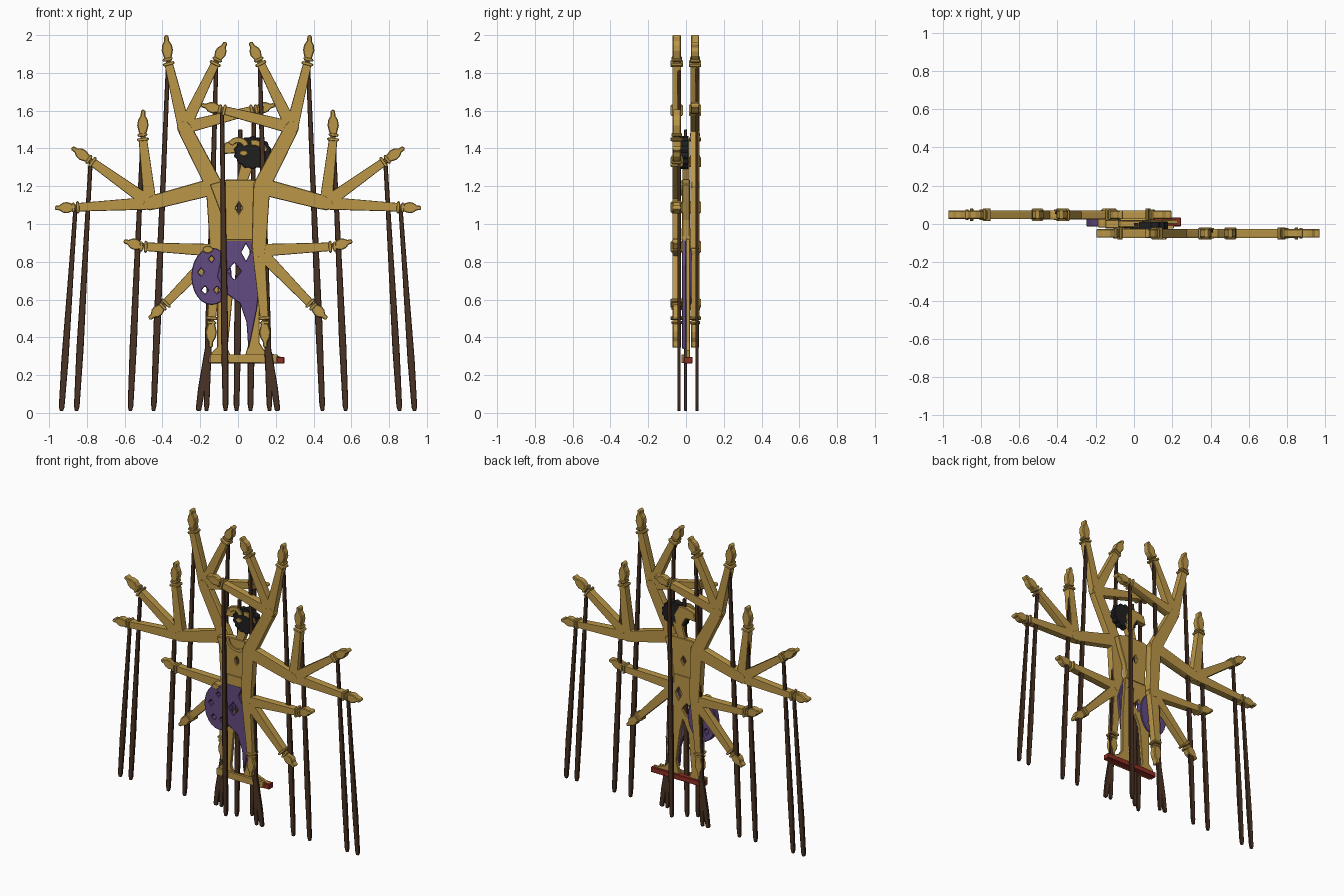
import bpy, bmesh, math
from mathutils import Vector

cube = bpy.data.objects.get("Cube")
if cube:
    bpy.data.objects.remove(cube)


def material(name, rgb):
    m = bpy.data.materials.new(name)
    m.use_nodes = True
    m.diffuse_color = (*rgb, 1)
    m.node_tree.nodes["Principled BSDF"].inputs["Base Color"].default_value = (*rgb, 1)
    return m


GOLD = material("gold", (0.50, 0.31, 0.065))
BROWN = material("dark_brown", (0.07, 0.033, 0.018))
PURPLE = material("purple", (0.125, 0.07, 0.22))
BLACK = material("black", (0.014, 0.014, 0.014))
RED = material("red", (0.28, 0.028, 0.018))


def slab(name, outline, y, thick, mat, bevel=0.0, holes=()):
    """Flat cut-out in the xz plane, thickened evenly around y."""
    bm = bmesh.new()
    edges = []
    for loop in (outline, *holes):
        vs = [bm.verts.new((p[0], 0, p[1])) for p in loop]
        edges += [bm.edges.new((a, b)) for a, b in zip(vs, vs[1:] + vs[:1])]
    bmesh.ops.triangle_fill(bm, use_beauty=True, use_dissolve=False, edges=edges)
    bmesh.ops.recalc_face_normals(bm, faces=bm.faces)
    mesh = bpy.data.meshes.new(name)
    bm.to_mesh(mesh)
    bm.free()
    mesh.materials.append(mat)
    ob = bpy.data.objects.new(name, mesh)
    ob.location.y = y
    bpy.context.collection.objects.link(ob)
    solid = ob.modifiers.new("thickness", "SOLIDIFY")
    solid.thickness = thick
    solid.offset = 0
    if bevel:
        b = ob.modifiers.new("bevel", "BEVEL")
        b.width = bevel
        b.segments = 1
        b.limit_method = "ANGLE"
        b.angle_limit = math.radians(50)
    return ob


def ellipse(cx, cz, rx, rz, n=24):
    return [(cx + rx * math.cos(math.tau * i / n), cz + rz * math.sin(math.tau * i / n))
            for i in range(n)]


def diamond(cx, cz, rx, rz):
    return ellipse(cx, cz, rx, rz, 4)


def spindle(a, b, profile):
    """Outline along a-b from (distance fraction, half width) pairs."""
    a, b = Vector(a), Vector(b)
    d = b - a
    n = Vector((-d.y, d.x)).normalized()
    up = [a + d * t + n * w for t, w in profile]
    down = [a + d * t - n * w for t, w in reversed(profile)]
    return up + down


def arc_band(cx, cz, r0, r1, a0, a1, n=10):
    ang = [math.radians(a0 + (a1 - a0) * i / n) for i in range(n + 1)]
    return ([(cx + r1 * math.cos(a), cz + r1 * math.sin(a)) for a in ang]
            + [(cx + r0 * math.cos(a), cz + r0 * math.sin(a)) for a in reversed(ang)])


HAND = [(0, 0.019), (0.15, 0.02), (0.42, 0.03), (0.62, 0.026), (0.78, 0.013), (0.94, 0.012), (1, 0.007)]
SHOULDER = (0.125, 1.2)

# Each branch: joint, then wrist, fingertip and foot of its control rod
BRANCHES = {
    "upper": ((0.285, 1.51), [((0.37, 1.86), (0.38, 2.0), 0.447),
                              ((0.115, 1.86), (0.065, 1.963), 0.167),
                              ((-0.085, 1.605), (-0.195, 1.63), -0.066)]),
    "middle": ((0.465, 1.11), [((0.86, 1.088), (0.97, 1.085), 0.935),
                               ((0.78, 1.335), (0.88, 1.405), 0.855),
                               ((0.505, 1.46), (0.502, 1.605), 0.57)]),
    "lower": ((0.11, 0.86), [((0.5, 0.88), (0.605, 0.91), None),
                             ((0.39, 0.572), (0.47, 0.498), None),
                             ((0.14, 0.49), (0.145, 0.345), 0.21)]),
}


def rod(name, top, foot, y):
    slab(name, spindle(top, foot, [(0, 0.011), (0.25, 0.013), (0.75, 0.019),
                                   (0.98, 0.015), (1, 0.009)]), y, 0.016, BROWN, 0.003)


def limbs(label, s, y, rod_y):
    def side(p):
        return (s * p[0], p[1])
    sh = side(SHOULDER)
    slab(label + "_shoulder", ellipse(*sh, 0.047, 0.047, 12), y, 0.047, GOLD, 0.01)
    for part, (joint, hands) in BRANCHES.items():
        j = side(joint)
        slab(f"{label}_{part}_arm", spindle(sh, j, [(0, 0.045), (1, 0.038)]), y, 0.047, GOLD, 0.01)
        slab(f"{label}_{part}_elbow", ellipse(*j, 0.038, 0.038, 12), y, 0.047, GOLD, 0.01)
        for i, (wrist, tip, foot) in enumerate(hands, 1):
            w, t = Vector(side(wrist)), Vector(side(tip))
            tag = f"{label}_{part}_{{}}_{i}"
            slab(tag.format("forearm"), spindle(j, w, [(0, 0.034), (1, 0.022)]), y, 0.046, GOLD, 0.01)
            slab(tag.format("hand"), spindle(w, t, HAND), y, 0.044, GOLD, 0.008)
            # bracelets at the wrist
            d = (w - Vector(j)).normalized()
            for k, half in ((-0.012, 0.032), (0.012, 0.027)):
                c = w + d * k
                slab(tag.format("bracelet"), spindle(c - d * 0.008, c + d * 0.008, [(0, half), (1, half)]),
                     y, half * 2, GOLD, 0.006)
            if foot is not None:
                rod(tag.format("rod"), w, (s * foot, 0.01), rod_y)


limbs("left", 1, -0.049, -0.037)
limbs("right", -1, 0.048, 0.059)
rod("centre_rod", (0.012, 1.5), (-0.008, 0.01), -0.002)

# Torso, belt and necklace
slab("torso", [(-0.15, 1.21), (-0.06, 1.235), (0.08, 1.235), (0.15, 1.21), (0.125, 1.13),
               (0.085, 1.02), (0.078, 0.9), (-0.072, 0.9), (-0.078, 1.02), (-0.12, 1.13)],
     0, 0.042, GOLD, 0.004, [diamond(0.005, 1.085, 0.018, 0.03)])
slab("belt", [(-0.075, 0.915), (0.08, 0.915), (0.08, 0.98), (-0.075, 0.98)], 0, 0.05, GOLD, 0.004)
slab("necklace", arc_band(0.01, 1.23, 0.06, 0.08, 180, 360), -0.024, 0.009, GOLD)

# Neck, face, hair and head ornaments
slab("neck", [(-0.015, 1.2), (0.04, 1.2), (0.09, 1.33), (0.02, 1.33)], 0, 0.036, GOLD, 0.004)
slab("face", [(-0.085, 1.37), (-0.07, 1.43), (-0.02, 1.445), (0.04, 1.45), (0.08, 1.38),
              (0.06, 1.3), (0.02, 1.32), (-0.01, 1.375)], 0, 0.036, GOLD, 0.004)
scallop = [(0.078 + r * math.cos(a) * 1.03, 1.378 + r * math.sin(a) * 0.9)
           for i in range(28) for a in [math.tau * i / 28] for r in [0.1 if i % 2 else 0.09]]
slab("hair", scallop, -0.008, 0.044, BLACK, 0.004)
slab("front_hair_ornament", arc_band(0.0, 1.4, 0.03, 0.06, 20, 150), -0.03, 0.012, GOLD, 0.003)
slab("back_hair_ornament", arc_band(0.085, 1.37, 0.045, 0.075, 15, 105), -0.03, 0.012, GOLD, 0.003)
slab("ear_ornament", ellipse(0.03, 1.375, 0.022, 0.015, 12), -0.03, 0.012, GOLD, 0.003)

# Legs and the pierced cloth hanging in front of them
gaps = [diamond(-0.02, 0.75, 0.037, 0.045), diamond(0.042, 0.85, 0.024, 0.045)]
slab("legs", [(-0.09, 0.92), (0.09, 0.92), (0.115, 0.6), (0.115, 0.37), (0.14, 0.33), (0.23, 0.295),
              (0.035, 0.295), (0.06, 0.38), (0.03, 0.6), (0.01, 0.68), (-0.03, 0.6), (-0.055, 0.34),
              (-0.035, 0.295), (-0.15, 0.295), (-0.14, 0.32), (-0.11, 0.35), (-0.11, 0.6)],
     0.01, 0.022, GOLD, 0.003, gaps)
slab("cloth", [(-0.07, 0.912), (0.08, 0.912), (0.125, 0.78), (0.1, 0.55), (0.07, 0.4), (0.055, 0.335),
               (0.045, 0.48), (0.01, 0.58), (-0.06, 0.63), (-0.11, 0.72)],
     -0.011, 0.022, PURPLE, 0.003, gaps)
slab("cloth_bustle", ellipse(-0.14, 0.723, 0.107, 0.152), 0.008, 0.044, PURPLE, 0.004,
     [diamond(-0.195, 0.745, 0.016, 0.02), diamond(-0.175, 0.65, 0.018, 0.02),
      diamond(-0.11, 0.65, 0.018, 0.018), diamond(-0.14, 0.815, 0.014, 0.016)])
slab("bustle_clasp", ellipse(-0.16, 0.865, 0.028, 0.02, 12), 0.005, 0.046, GOLD, 0.004)

# Base under the feet
slab("base", [(-0.155, 0.262), (0.245, 0.262), (0.245, 0.297), (-0.155, 0.297)], 0.011, 0.046, RED, 0.003)
slab("base_trim", [(-0.15, 0.265), (0.205, 0.265), (0.21, 0.31), (-0.15, 0.31)], -0.015, 0.016, GOLD, 0.003)
